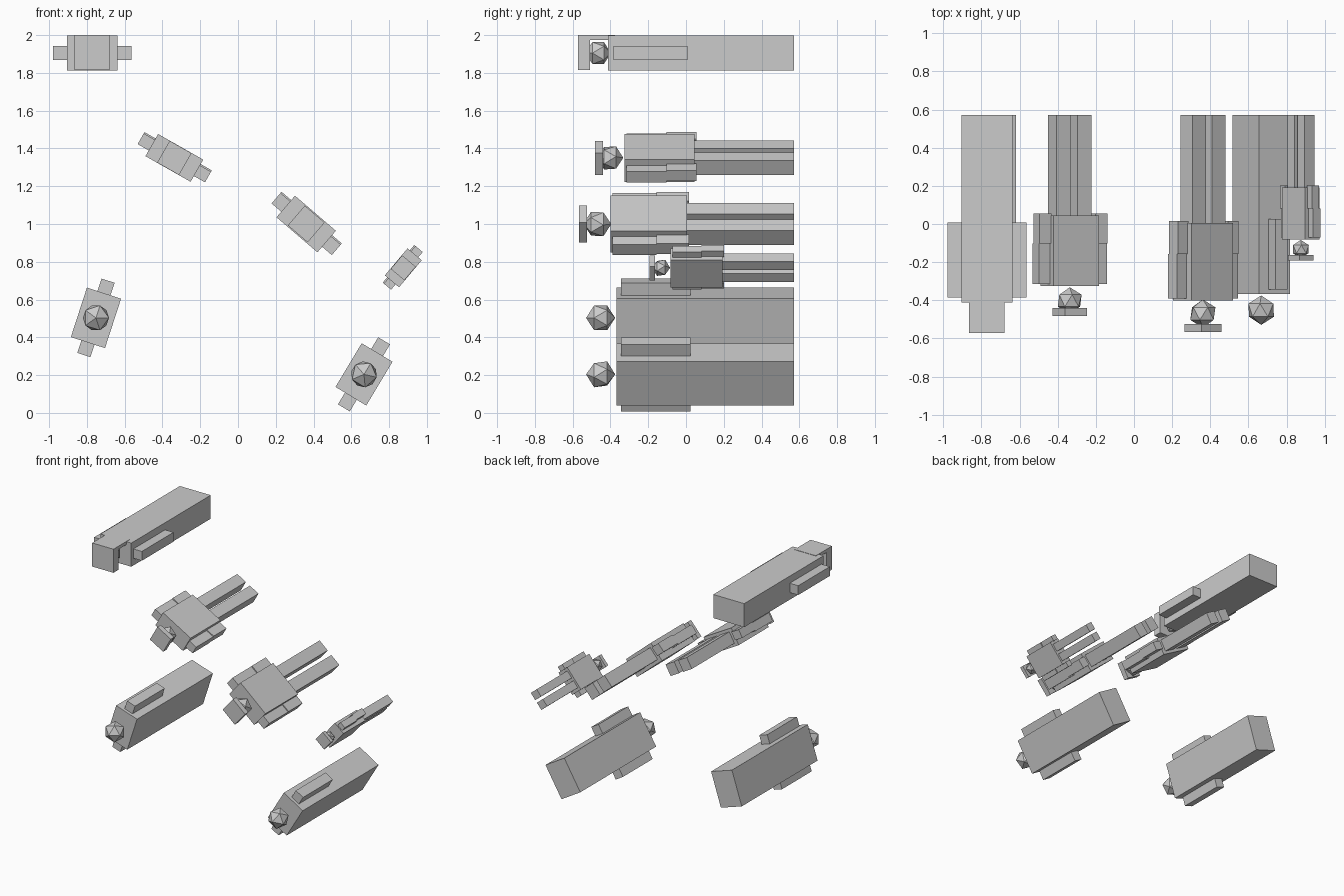
import bpy, bmesh, math
from mathutils import Matrix

if "Cube" in bpy.data.objects:
    bpy.data.objects.remove(bpy.data.objects["Cube"])


def finish(bm, name, x, z, roll):
    # Roll the part about the long (y) axis and move it into place
    bm.transform(Matrix.Translation((x, 0, z)) @ Matrix.Rotation(math.radians(roll), 4, 'Y'))
    me = bpy.data.meshes.new(name)
    bm.to_mesh(me)
    bm.free()
    ob = bpy.data.objects.new(name, me)
    bpy.context.collection.objects.link(ob)


def box(name, frame, u, y, v):
    """Box from (min, max) ranges across, along and through the figure."""
    bm = bmesh.new()
    bmesh.ops.create_cube(bm, size=1)
    for vert in bm.verts:
        vert.co = [r[0] + (c + 0.5) * (r[1] - r[0]) for c, r in zip(vert.co, (u, y, v))]
    finish(bm, name, *frame)


def head(name, frame, y, r):
    bm = bmesh.new()
    bmesh.ops.create_icosphere(bm, subdivisions=1, radius=r,
                               matrix=Matrix.Translation((0, y, 0)) @ Matrix.Rotation(math.radians(90), 4, 'X'))
    finish(bm, name, *frame)


def mid(c, size):
    return (c - size / 2, c + size / 2)


# Figures with separate legs and a flat hat
# name, (x, z, roll), torso y, hip y, head y, hat y, head r, torso w/t, arm span/t, leg offset/w/t, hat size
walkers = [
    ("upper_figure", (-0.337, 1.35, 29.6), -0.325, 0.045, -0.402, (-0.482, -0.44), 0.07,
     0.275, 0.135, 0.41, 0.065, 0.063, 0.086, 0.09, 0.133),
    ("middle_figure", (0.361, 1.0, 40.6), -0.4, 0.005, -0.47, (-0.567, -0.525), 0.074,
     0.285, 0.15, 0.42, 0.073, 0.067, 0.092, 0.1, 0.138),
    ("small_figure", (0.875, 0.768, -50), -0.082, 0.192, -0.132, (-0.192, -0.163), 0.048,
     0.187, 0.098, 0.26, 0.05, 0.041, 0.06, 0.066, 0.094),
]
for name, f, y0, y1, hy, hat, r, tw, tt, span, at, lo, lw, lt, hs in walkers:
    box(name + "_torso", f, mid(0, tw), (y0, y1), mid(0, tt))
    head(name + "_head", f, hy, r)
    box(name + "_hat", f, mid(0, hs), hat, mid(0, hs))
    elbow = y0 + 0.6 * (y1 - y0)
    for side, s in (("left", -1), ("right", 1)):
        arm = sorted((s * tw * 0.48, s * span / 2))
        box(f"{name}_{side}_upper_arm", f, arm, (y0 + 0.01, elbow), mid(0, at))
        box(f"{name}_{side}_forearm", f, arm, (elbow, y1 + 0.01), mid(0.008, at))
        box(f"{name}_{side}_leg", f, mid(s * lo, lw), (y1 - 0.005, 0.572), mid(0, lt))

# Figures in long robes
robed = [
    ("hooded_figure", (-0.772, 1.905, 0), -0.412, (-0.385, 0.008), -0.465, 0.068, 0.185, 0.268),
    ("lower_right_figure", (0.667, 0.204, -59), -0.367, (-0.343, 0.025), -0.452, 0.077, 0.19, 0.27),
    ("lower_left_figure", (-0.752, 0.503, -72), -0.367, (-0.343, 0.025), -0.452, 0.077, 0.19, 0.275),
]
for name, f, y0, arm_y, hy, r, t, w in robed:
    box(name + "_robe", f, mid(0, w), (y0, 0.573), mid(0, t))
    head(name + "_head", f, hy, r)
    for side, s in (("left", -1), ("right", 1)):
        box(f"{name}_{side}_arm", f, sorted((s * w * 0.48, s * 0.207)), arm_y, mid(0, 0.073))

# Hood: front plate and top flap
hood = robed[0][1]
box("hood_front", hood, mid(0, 0.185), (-0.573, -0.508), (-0.09, 0.095))
box("hood_flap", hood, mid(0, 0.185), (-0.573, -0.375), (0.07, 0.095))
